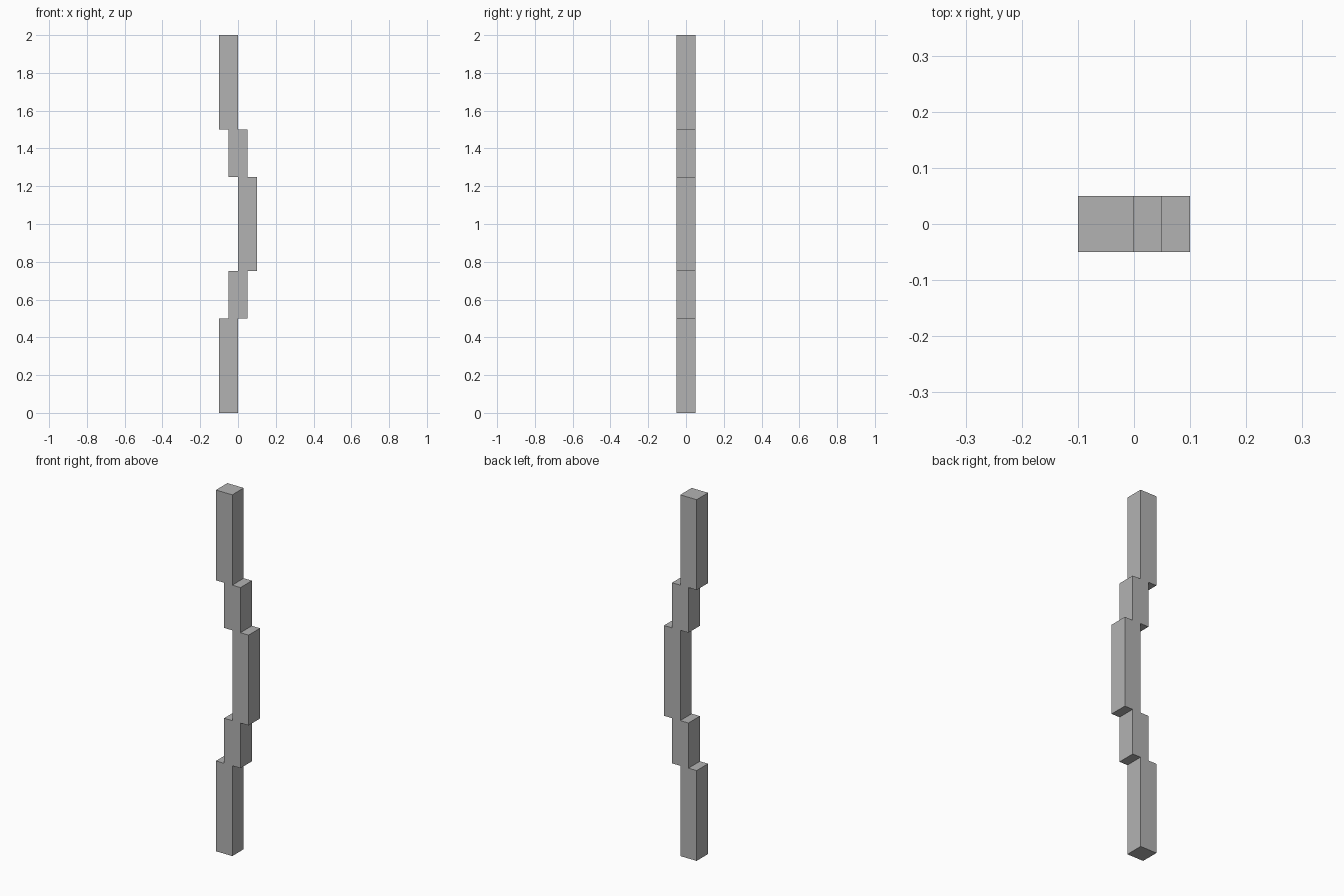
import bpy

cube = bpy.data.objects.get("Cube")
if cube:
    bpy.data.objects.remove(cube, do_unlink=True)

# Single grey finish
GREY = (0.45, 0.45, 0.45, 1.0)
grey = bpy.data.materials.new("plain_grey")
grey.use_nodes = True
grey.diffuse_color = GREY
grey.node_tree.nodes["Principled BSDF"].inputs["Base Color"].default_value = GREY

WIDTH = 0.1


def bar(name, x, bottom, top):
    """Square upright bar between two heights."""
    bpy.ops.mesh.primitive_cube_add(size=1, location=(x, 0, (bottom + top) / 2))
    obj = bpy.context.object
    obj.name = name
    obj.scale = (WIDTH, WIDTH, top - bottom)
    bpy.ops.object.transform_apply(location=False, rotation=False, scale=True)
    obj.data.materials.append(grey)


# Middle grip, stepped forward to +x
bar("middle_grip", 0.05, 0.75, 1.25)

# Steps and end limbs, mirrored about mid height
for name, x, low, high in (("step", 0, 0.5, 0.75), ("limb", -0.05, 0, 0.5)):
    bar("lower_" + name, x, low, high)
    bar("upper_" + name, x, 2 - high, 2 - low)
